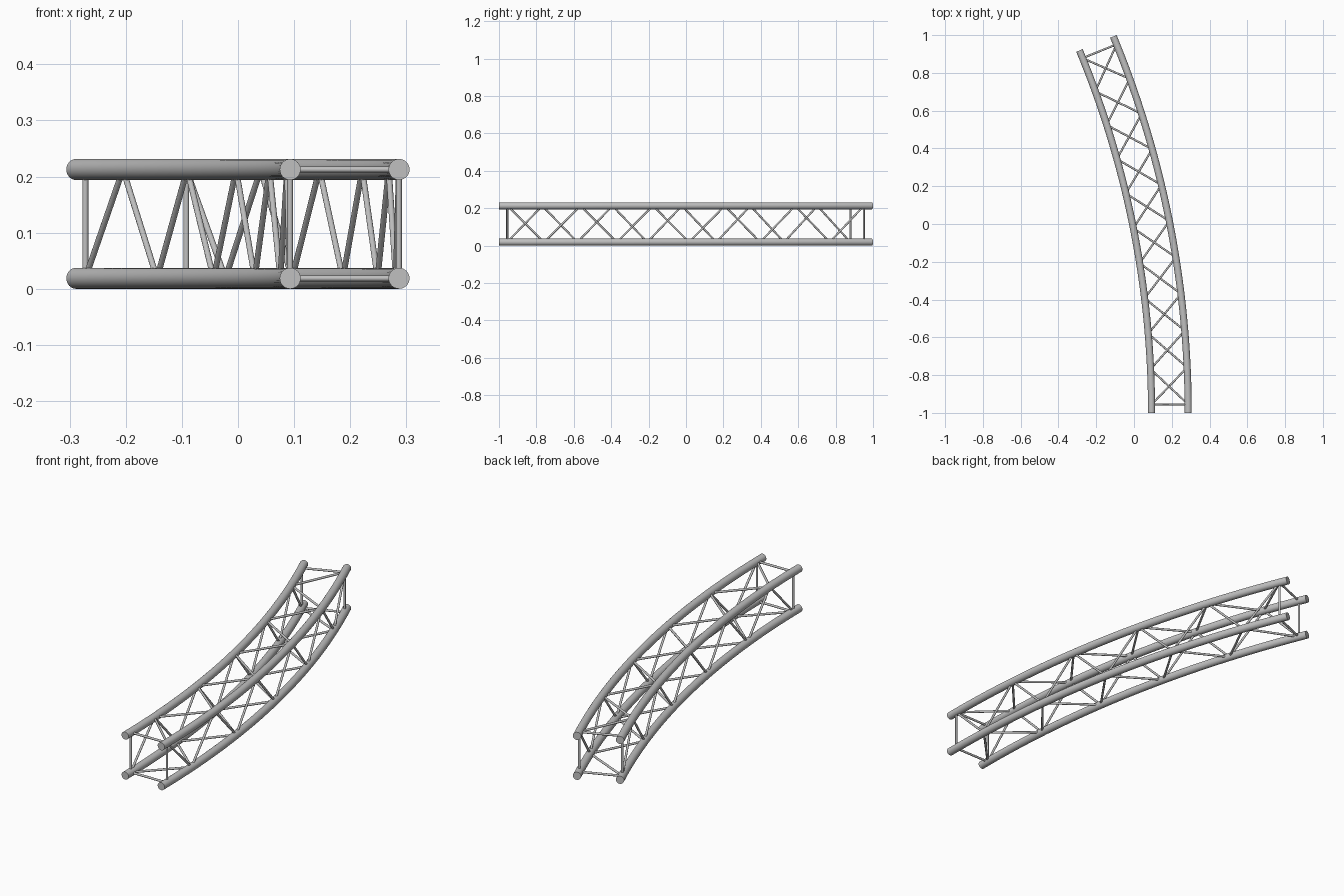
import bpy, bmesh, math
from mathutils import Vector

cube = bpy.data.objects.get("Cube")
if cube:
    bpy.data.objects.remove(cube, do_unlink=True)

# Main dimensions
CENTRE_X, CENTRE_Y = -4.921, -1.0
R_INNER, R_OUTER = 5.014, 5.208
ARC = math.radians(22.5)
TUBE, BRACE = 0.0187, 0.0053
Z_LOW, Z_HIGH = TUBE, 0.2127
BAYS = 10
MARGIN = math.radians(0.5)

steel = bpy.data.materials.new("brushed steel")
steel.use_nodes = True
GREY = (0.53, 0.53, 0.53, 1)
steel.diffuse_color = GREY
bsdf = next(n for n in steel.node_tree.nodes if n.type == 'BSDF_PRINCIPLED')
bsdf.inputs["Base Color"].default_value = GREY


def on_arc(radius, angle, z):
    return Vector((CENTRE_X + radius * math.cos(angle),
                   CENTRE_Y + radius * math.sin(angle), z))


def node(radius, i, z):
    return on_arc(radius, MARGIN + (ARC - 2 * MARGIN) * i / BAYS, z)


def add_tube(bm, points, tangents, radius, sides):
    """Sweep a capped round section along the points."""
    rings = []
    for p, t in zip(points, tangents):
        ref = Vector((0, 0, 1)) if abs(t.z) < 0.9 else Vector((1, 0, 0))
        u = t.cross(ref).normalized()
        v = u.cross(t).normalized()
        turn = [2 * math.pi * k / sides for k in range(sides)]
        rings.append([bm.verts.new(p + radius * (u * math.cos(a) + v * math.sin(a)))
                      for a in turn])
    for a, b in zip(rings, rings[1:]):
        for k in range(sides):
            n = (k + 1) % sides
            bm.faces.new((a[k], a[n], b[n], b[k])).smooth = True
    bm.faces.new(rings[0][::-1])
    bm.faces.new(rings[-1])


def add_rod(bm, a, b):
    t = (b - a).normalized()
    add_tube(bm, [a, b], [t, t], BRACE, 12)


def finish(bm, name):
    bmesh.ops.recalc_face_normals(bm, faces=bm.faces)
    for e in bm.edges:
        if len(e.link_faces) == 2 and e.calc_face_angle() > math.radians(50):
            e.smooth = False
    mesh = bpy.data.meshes.new(name)
    bm.to_mesh(mesh)
    bm.free()
    mesh.materials.append(steel)
    bpy.context.collection.objects.link(bpy.data.objects.new(name, mesh))


# Four curved main chords
STEPS = 40
for side, radius in (("inner", R_INNER), ("outer", R_OUTER)):
    for level, z in (("lower", Z_LOW), ("upper", Z_HIGH)):
        bm = bmesh.new()
        angles = [ARC * i / STEPS for i in range(STEPS + 1)]
        add_tube(bm, [on_arc(radius, a, z) for a in angles],
                 [Vector((-math.sin(a), math.cos(a), 0)) for a in angles], TUBE, 32)
        finish(bm, f"{level}_{side}_chord")

# Zigzag lacing: each face runs between two chords, swapping at every bay
inner_low, inner_high = (R_INNER, Z_LOW), (R_INNER, Z_HIGH)
outer_low, outer_high = (R_OUTER, Z_LOW), (R_OUTER, Z_HIGH)
faces = {
    "inner_lacing": (inner_low, inner_high),
    "outer_lacing": (outer_high, outer_low),
    "upper_lacing": (outer_high, inner_high),
    "lower_lacing": (inner_low, outer_low),
}
for name, pair in faces.items():
    bm = bmesh.new()
    for i in range(BAYS):
        (r0, z0), (r1, z1) = pair[i % 2], pair[(i + 1) % 2]
        add_rod(bm, node(r0, i, z0), node(r1, i + 1, z1))
    finish(bm, name)

# Square end frames
for name, i in (("front_end_frame", 0), ("back_end_frame", BAYS)):
    bm = bmesh.new()
    for (r0, z0), (r1, z1) in faces.values():
        add_rod(bm, node(r0, i, z0), node(r1, i, z1))
    finish(bm, name)
